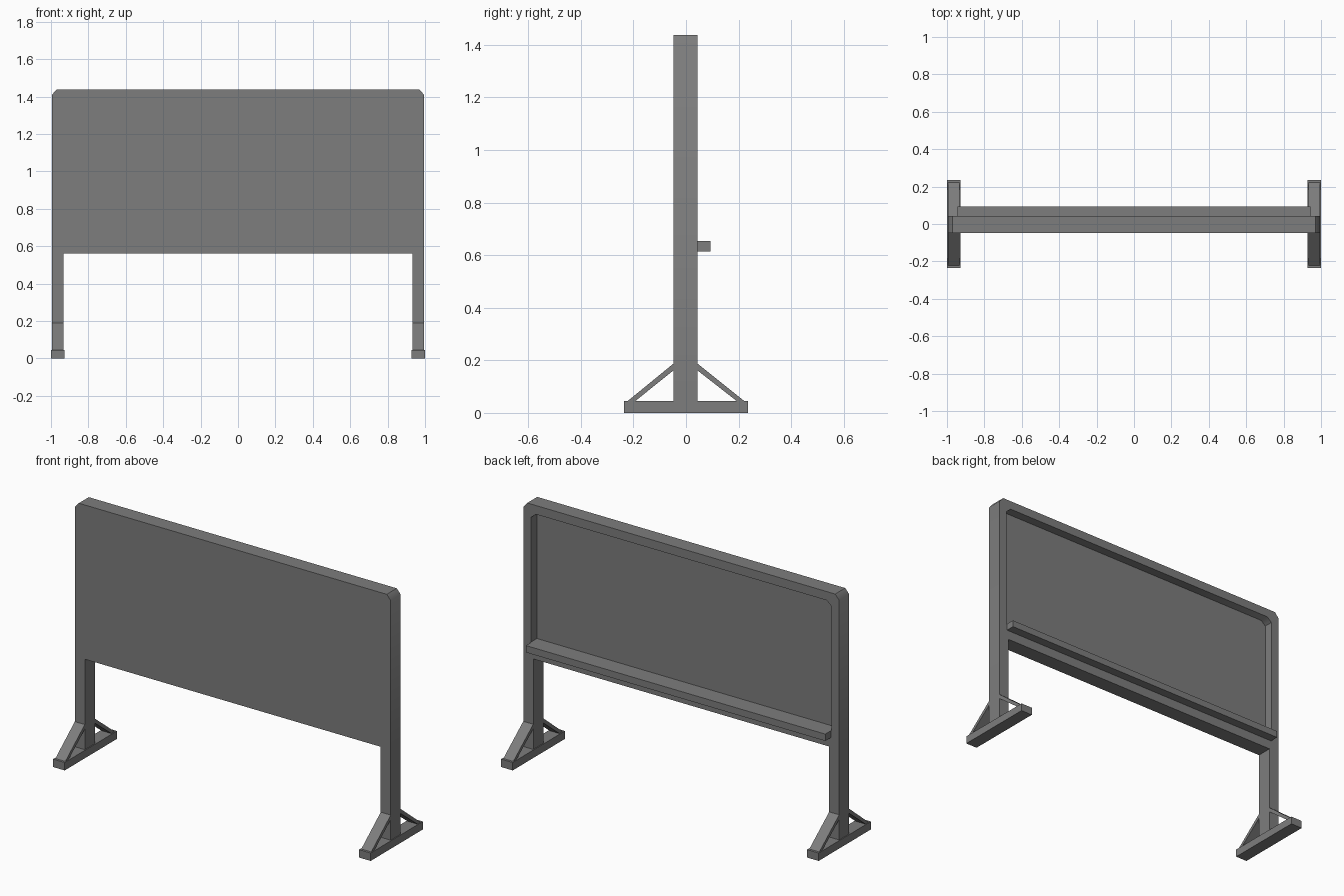
import bpy
import bmesh
import math
from mathutils import Vector

default = bpy.data.objects.get("Cube")
if default:
    bpy.data.objects.remove(default, do_unlink=True)

# Single painted-metal colour
GREY = (0.205, 0.205, 0.205, 1.0)
grey = bpy.data.materials.new("mid_grey")
grey.use_nodes = True
grey.diffuse_color = GREY
grey.node_tree.nodes["Principled BSDF"].inputs["Base Color"].default_value = GREY


def prism(name, profile, axis, start, end):
    """Extrude a 2D profile along x (profile is y,z) or y (profile is x,z)."""
    def place(u, v, d):
        return Vector((d, u, v)) if axis == "x" else Vector((u, d, v))
    bm = bmesh.new()
    face = bm.faces.new([bm.verts.new(place(u, v, start)) for u, v in profile])
    moved = bmesh.ops.extrude_face_region(bm, geom=[face])["geom"]
    offset = place(0, 0, end - start)
    bmesh.ops.translate(bm, vec=offset,
                        verts=[g for g in moved if isinstance(g, bmesh.types.BMVert)])
    bmesh.ops.recalc_face_normals(bm, faces=bm.faces)
    mesh = bpy.data.meshes.new(name)
    bm.to_mesh(mesh)
    bm.free()
    mesh.materials.append(grey)
    obj = bpy.data.objects.new(name, mesh)
    bpy.context.collection.objects.link(obj)
    return obj


def rect(u0, u1, v0, v1):
    return [(u0, v0), (u1, v0), (u1, v1), (u0, v1)]


def mirrored(half):
    """Close a right-hand half outline with its mirror image."""
    return half + [(-u, v) for u, v in reversed(half)]


OUT, IN = 0.995, 0.932          # leg outer and inner x
TOP, BOTTOM = 1.438, 0.56       # board top and underside
FRONT, BACK = -0.047, 0.043     # board faces
PANEL_BACK = -0.009             # floor of the rear recess
FOOT_TOP = 0.045
TRAY_TOP = 0.653
RIM = 0.05

# Board and legs share one outline with clipped top corners
board = prism("board_and_legs", mirrored([
    (IN, BOTTOM), (IN, FOOT_TOP), (OUT, FOOT_TOP),
    (OUT, TOP - 0.029), (OUT - 0.025, TOP)]), "y", FRONT, BACK)

# Shallow recess in the back; its lower ledge is level with the tray
side, roof = OUT - RIM, TOP - RIM
cutter = prism("recess_cutter", mirrored([
    (side, TRAY_TOP), (side, roof - 0.025), (side - 0.029, roof)]),
    "y", PANEL_BACK, 0.1)
recess = board.modifiers.new("recess", "BOOLEAN")
recess.operation = "DIFFERENCE"
recess.solver = "EXACT"
recess.object = cutter

# Apply the cut, then soften only the clipped corners
bpy.ops.object.select_all(action="DESELECT")
board.select_set(True)
bpy.context.view_layer.objects.active = board
bpy.ops.object.modifier_apply(modifier=recess.name)
bpy.data.objects.remove(cutter, do_unlink=True)
bpy.ops.object.shade_smooth_by_angle(angle=math.radians(44))

# Tray across the back
prism("back_tray", rect(BACK, 0.094, 0.614, TRAY_TOP), "x", -0.943, 0.943)

# Feet and diagonal braces
for label, s in (("left", 1), ("right", -1)):
    prism(label + "_foot", rect(-0.235, 0.235, 0, FOOT_TOP), "x", s * 0.927, s)
    for end, t, face in (("front", -1, -FRONT), ("back", 1, BACK)):
        strut = [(face, 0.162), (0.193, FOOT_TOP), (0.222, FOOT_TOP), (face, 0.188)]
        prism(f"{label}_{end}_brace", [(t * y, z) for y, z in strut],
              "x", s * IN, s * OUT)
